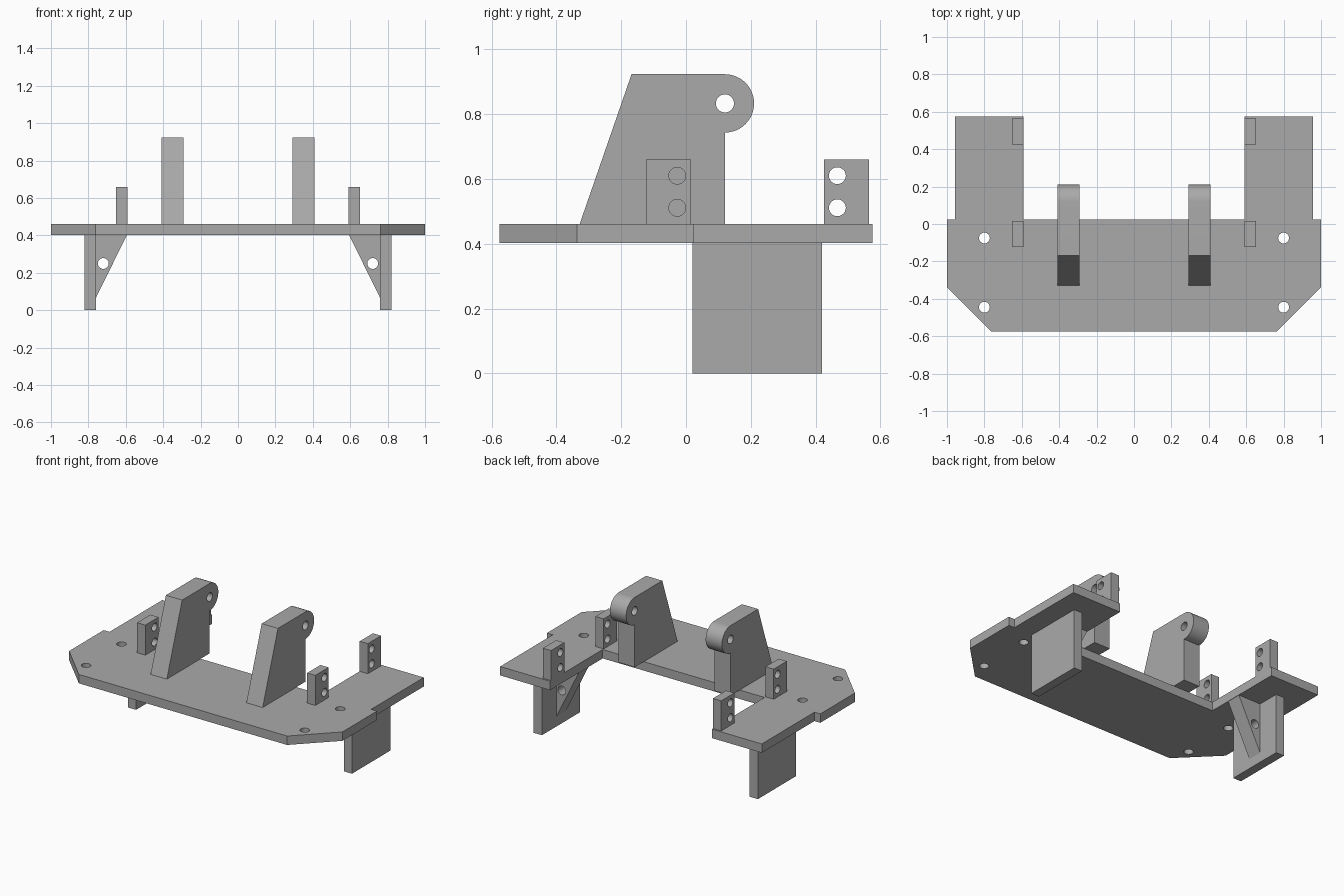
import bpy, bmesh, math
from mathutils import Vector

if "Cube" in bpy.data.objects:
    bpy.data.objects.remove(bpy.data.objects["Cube"])

grey = bpy.data.materials.new("plain grey")
grey.diffuse_color = (0.40, 0.40, 0.40, 1)
grey.use_nodes = True
grey.node_tree.nodes["Principled BSDF"].inputs["Base Color"].default_value = grey.diffuse_color

# Each profile plane maps (u, v, depth) to x, y, z
PLANES = {
    "xy": lambda u, v, d: Vector((u, v, d)),
    "yz": lambda u, v, d: Vector((d, u, v)),
    "xz": lambda u, v, d: Vector((u, d, v)),
}


def circle(u, v, r, n=32):
    return [(u + r * math.cos(2 * math.pi * i / n),
             v + r * math.sin(2 * math.pi * i / n)) for i in range(n)]


def plate(name, plane, outline, holes, d0, d1, mirror=True):
    """Extrude an outline with round holes from depth d0 to d1."""
    to3d = PLANES[plane]
    bm = bmesh.new()
    for loop in [outline] + [circle(*h) for h in holes]:
        vs = [bm.verts.new(to3d(u, v, d0)) for u, v in loop]
        for a, b in zip(vs, vs[1:] + vs[:1]):
            bm.edges.new((a, b))
    bmesh.ops.triangle_fill(bm, use_beauty=True, use_dissolve=False,
                            edges=bm.edges[:], normal=to3d(0, 0, 1))
    ext = bmesh.ops.extrude_face_region(bm, geom=bm.faces[:], use_keep_orig=True)
    moved = [g for g in ext["geom"] if isinstance(g, bmesh.types.BMVert)]
    bmesh.ops.translate(bm, verts=moved, vec=to3d(0, 0, d1 - d0))
    bmesh.ops.recalc_face_normals(bm, faces=bm.faces[:])
    me = bpy.data.meshes.new(name)
    bm.to_mesh(me)
    bm.free()
    me.materials.append(grey)
    ob = bpy.data.objects.new(name, me)
    bpy.context.collection.objects.link(ob)
    if mirror:
        ob.modifiers.new("mirror", "MIRROR").use_mirror_merge = False
    bpy.ops.object.select_all(action="DESELECT")
    ob.select_set(True)
    bpy.context.view_layer.objects.active = ob
    bpy.ops.object.shade_smooth_by_angle(angle=math.radians(30))
    return ob


def rect(u0, v0, u1, v1):
    return [(u0, v0), (u1, v0), (u1, v1), (u0, v1)]


Z0, Z1 = 0.402, 0.461  # base plate underside and top

# Base plate: chamfered front corners, two rear wings, four bolt holes
half = [(0.762, -0.575), (1.0, -0.337), (1.0, 0.025), (0.957, 0.025),
        (0.957, 0.575), (0.592, 0.575), (0.592, 0.025)]
outline = half + [(-x, y) for x, y in reversed(half)]
bolts = [(s * 0.8, y, 0.029) for s in (-1, 1) for y in (-0.075, -0.445)]
plate("base_plate", "xy", outline, bolts, Z0, Z1, mirror=False)

# Tall arms with a rounded pivot eye
eye_y, eye_z, eye_r = 0.12, 0.833, 0.09
arc = [(eye_y + eye_r * math.cos(a), eye_z + eye_r * math.sin(a))
       for a in (math.pi / 2 - math.pi * i / 24 for i in range(25))]
plate("pivot_arm", "yz", [(-0.328, Z1), (-0.168, eye_z + eye_r)] + arc + [(eye_y, Z1)],
      [(eye_y, eye_z, 0.028)], 0.291, 0.41)

# Small drilled lugs at the inner edge of the wings
for name, y0, hole_y in (("front_lug", -0.123, -0.027), ("rear_lug", 0.426, 0.467)):
    plate(name, "yz", rect(y0, Z1, y0 + 0.138, 0.66),
          [(hole_y, z, 0.026) for z in (0.511, 0.61)], 0.592, 0.652)

# Legs under the wings, braced by drilled triangular gussets
plate("leg", "yz", rect(0.02, 0, 0.42, Z0), [], 0.76, 0.82)
plate("gusset", "xz", [(0.76, 0.065), (0.76, Z0), (0.594, Z0)],
      [(0.72, 0.25, 0.029)], 0.17, 0.27)
